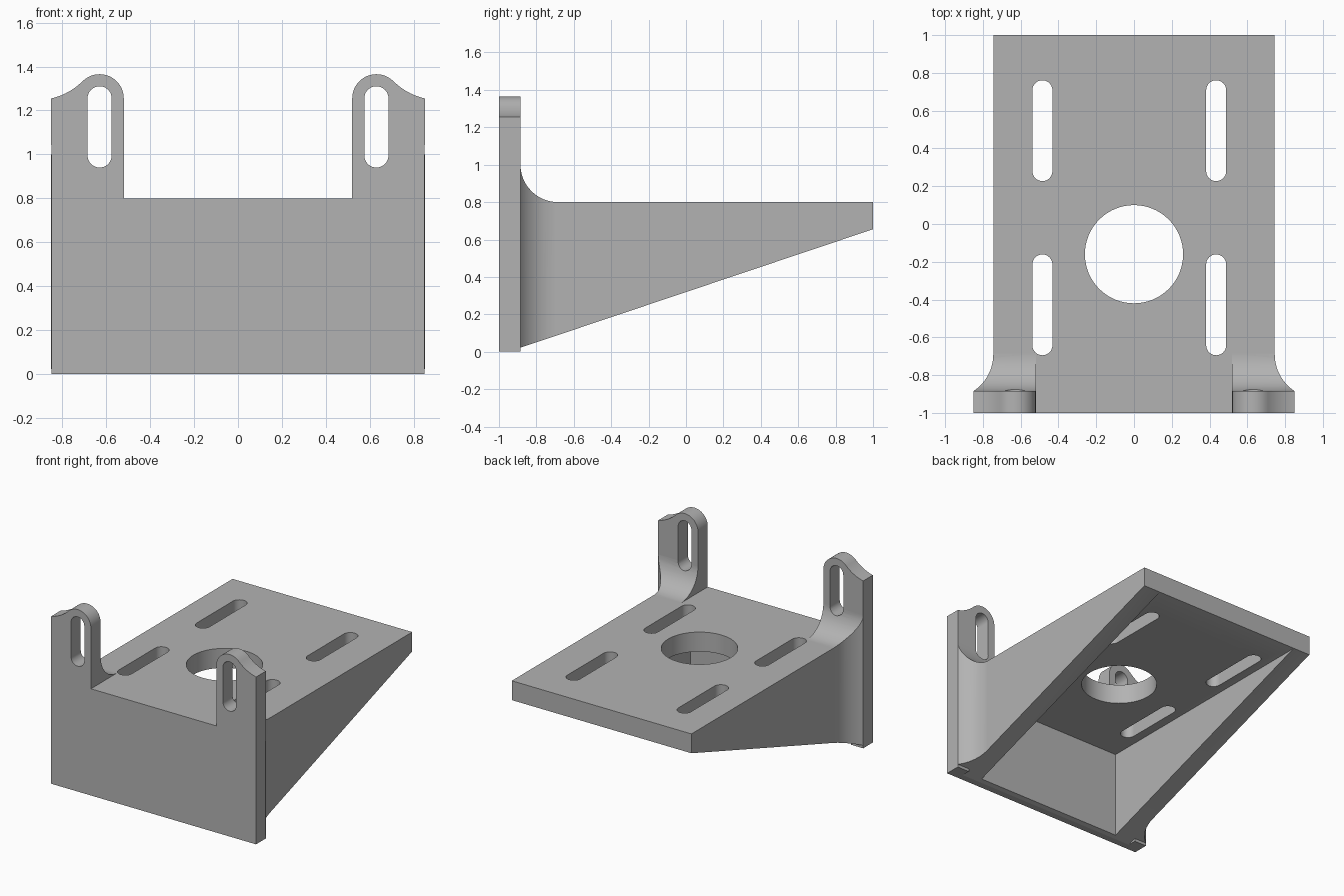
import bpy, bmesh
from math import sin, cos, radians

cube = bpy.data.objects.get("Cube")
if cube:
    bpy.data.objects.remove(cube, do_unlink=True)

grey = bpy.data.materials.new("plain grey")
grey.use_nodes = True
grey.diffuse_color = (0.45, 0.45, 0.45, 1)
grey.node_tree.nodes["Principled BSDF"].inputs["Base Color"].default_value = (0.45, 0.45, 0.45, 1)


def arc(cx, cy, r, start, end, steps=12):
    angles = [radians(start + (end - start) * i / steps) for i in range(steps + 1)]
    return [(cx + r * cos(a), cy + r * sin(a)) for a in angles]


def slot(c, lo, hi, r):
    """Upright slot outline, with lo and hi the arc centres."""
    return arc(c, hi, r, 0, 180, 16) + arc(c, lo, r, 180, 360, 16)


def mirrored(half):
    return half + [(-x, y) for x, y in reversed(half)]


def prism(name, outline, axis, lo, hi):
    """Extrude a 2D outline along the x, y or z axis."""
    place = {"x": lambda p, d: (d, p[0], p[1]),
             "y": lambda p, d: (p[0], d, p[1]),
             "z": lambda p, d: (p[0], p[1], d)}[axis]
    bm = bmesh.new()
    rings = [[bm.verts.new(place(p, d)) for p in outline] for d in (lo, hi)]
    n = len(outline)
    for ring in rings:
        bm.faces.new(ring)
    for i in range(n):
        j = (i + 1) % n
        bm.faces.new((rings[0][i], rings[0][j], rings[1][j], rings[1][i]))
    bmesh.ops.recalc_face_normals(bm, faces=bm.faces)
    mesh = bpy.data.meshes.new(name)
    bm.to_mesh(mesh)
    bm.free()
    mesh.materials.append(grey)
    obj = bpy.data.objects.new(name, mesh)
    bpy.context.collection.objects.link(obj)
    return obj


def box(x, y0, y1):
    return [(-x, y0), (x, y0), (x, y1), (-x, y1)]


def combine(target, other, operation):
    """Apply a boolean and discard the helper."""
    mod = target.modifiers.new("cut", "BOOLEAN")
    mod.operation, mod.solver, mod.object = operation, "EXACT", other
    bpy.context.view_layer.objects.active = target
    bpy.ops.object.modifier_apply(modifier=mod.name)
    bpy.data.objects.remove(other, do_unlink=True)


BACK = -0.885            # rear face of the front flange
SLOPE = 0.655 / 1.95     # underside rise


def under(y):
    return SLOPE * (y + 0.95)


# Front flange with rounded lugs
lug = arc(0.63, 1.255, 0.11, 180, 45, 18) + arc(0.913, 1.538, 0.29, 225, 257.5)
bracket = prism("mounting_bracket", mirrored(lug + [(0.85, 0)]), "y", -1, BACK)
wedge = [(-0.97, under(-0.97)), (1.2, under(1.2)), (1.2, -0.2), (-0.97, -0.2)]
combine(bracket, prism("flange_trim", wedge, "x", -0.75, 0.75), "DIFFERENCE")

# Shelf body: side profile limited by the flared plan outline
profile = ([(-0.95, 0), (1, under(1)), (1, 0.8)]
           + arc(-0.685, 1.0, 0.2, 270, 180) + [(-0.95, 1.0)])
body = prism("shelf_body", profile, "x", -1, 1)
flare = [(0.8, -0.95)] + arc(0.978, -0.69, 0.233, 236.8, 180) + [(0.745, 1.1)]
combine(body, prism("plan_limit", mirrored(flare), "z", -0.5, 1.5), "INTERSECT")
combine(bracket, body, "UNION")

# Gap between the lugs
combine(bracket, prism("lug_gap", box(0.52, 0.8, 1.6), "y", -1.1, -0.685), "DIFFERENCE")

# Hollow underside
combine(bracket, prism("pocket", box(0.605, -0.92, 1.2), "z", -0.5, 0.654), "DIFFERENCE")

# Lug slots, shelf slots and round opening
for x in (-0.63, 0.63):
    combine(bracket, prism("lug_slot", slot(x, 0.995, 1.255, 0.055), "y", -1.1, -0.6), "DIFFERENCE")
for x in (-0.485, 0.435):
    for lo, hi in ((0.28, 0.708), (-0.642, -0.214)):
        combine(bracket, prism("shelf_slot", slot(x, lo, hi, 0.053), "z", 0.5, 1.0), "DIFFERENCE")
opening = arc(0, -0.16, 0.26, 0, 354.375, 63)
combine(bracket, prism("round_opening", opening, "z", 0.5, 1.0), "DIFFERENCE")

# Smooth curves with crisp edges
bpy.ops.object.select_all(action="DESELECT")
bracket.select_set(True)
bpy.context.view_layer.objects.active = bracket
bpy.ops.object.shade_smooth_by_angle(angle=radians(25))
weighted = bracket.modifiers.new("weighted normals", "WEIGHTED_NORMAL")
weighted.keep_sharp = True
